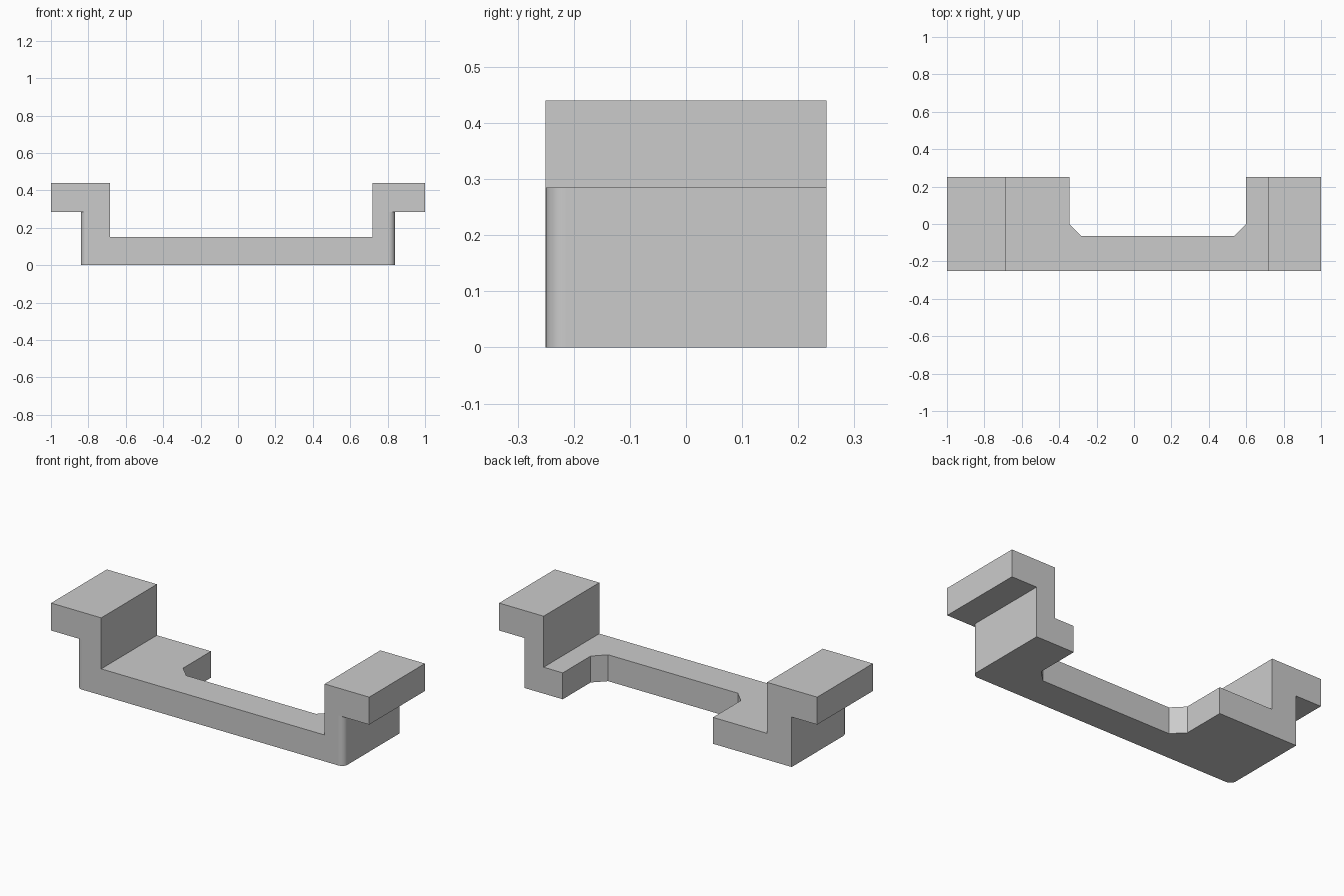
import bpy, bmesh, math
from mathutils import Vector

cube = bpy.data.objects.get("Cube")
if cube:
    bpy.data.objects.remove(cube, do_unlink=True)

grey = bpy.data.materials.new("light_grey")
grey.use_nodes = True
grey.diffuse_color = (0.6, 0.6, 0.6, 1)
grey.node_tree.nodes["Principled BSDF"].inputs["Base Color"].default_value = (0.6, 0.6, 0.6, 1)


def prism(name, points, direction):
    """Extrude a closed outline of 3D points along a direction."""
    bm = bmesh.new()
    face = bm.faces.new([bm.verts.new(p) for p in points])
    ext = bmesh.ops.extrude_face_region(bm, geom=[face])
    moved = [g for g in ext["geom"] if isinstance(g, bmesh.types.BMVert)]
    bmesh.ops.translate(bm, verts=moved, vec=Vector(direction))
    bmesh.ops.recalc_face_normals(bm, faces=bm.faces)
    mesh = bpy.data.meshes.new(name)
    bm.to_mesh(mesh)
    bm.free()
    mesh.materials.append(grey)
    obj = bpy.data.objects.new(name, mesh)
    bpy.context.collection.objects.link(obj)
    return obj


def cut(target, cutter):
    cutter.hide_render = True
    mod = target.modifiers.new("cut", "BOOLEAN")
    mod.operation = "DIFFERENCE"
    mod.solver = "EXACT"
    mod.object = cutter
    bpy.context.view_layer.objects.active = target
    bpy.ops.object.modifier_apply(modifier=mod.name)
    bpy.data.objects.remove(cutter, do_unlink=True)


FRONT, BACK = -0.25, 0.25
OUTER, LEDGE, TOP, FLOOR = 0.84, 0.284, 0.44, 0.15

# Bracket: channel profile with outward ledges, extruded front to back
profile = [(-OUTER, 0), (OUTER, 0), (OUTER, LEDGE), (1, LEDGE), (1, TOP),
           (0.72, TOP), (0.72, FLOOR), (-0.685, FLOOR), (-0.685, TOP),
           (-1, TOP), (-1, LEDGE), (-OUTER, LEDGE)]
bracket = prism("bracket", [(x, FRONT, z) for x, z in profile], (0, BACK - FRONT, 0))

# Rear notch with chamfered inner corners
left, right, depth, c = 0.6, -0.345, -0.065, 0.065
notch = [(right, 0.4), (right, depth + c), (right + c, depth),
         (left - c, depth), (left, depth + c), (left, 0.4)]
cut(bracket, prism("notch_cutter", [(x, y, -0.1) for x, y in notch], (0, 0, 1)))

# Rounded front corners below the ledges
R, STEPS = 0.035, 10
for side in (-1, 1):
    arc = [(OUTER - R + R * math.sin(a), FRONT + R - R * math.cos(a))
           for a in (math.pi / 2 * i / STEPS for i in range(STEPS + 1))]
    outline = [(OUTER - R, FRONT - 0.05)] + arc + \
              [(OUTER + 0.05, FRONT + R), (OUTER + 0.05, FRONT - 0.05)]
    cutter = prism("corner_cutter", [(side * x, y, -0.1) for x, y in outline],
                   (0, 0, LEDGE + 0.1))
    cut(bracket, cutter)

# Smooth only the rounded corners
for poly in bracket.data.polygons:
    n = poly.normal
    poly.use_smooth = poly.center.y < -0.2 and min(abs(n.x), abs(n.y)) > 0.02
